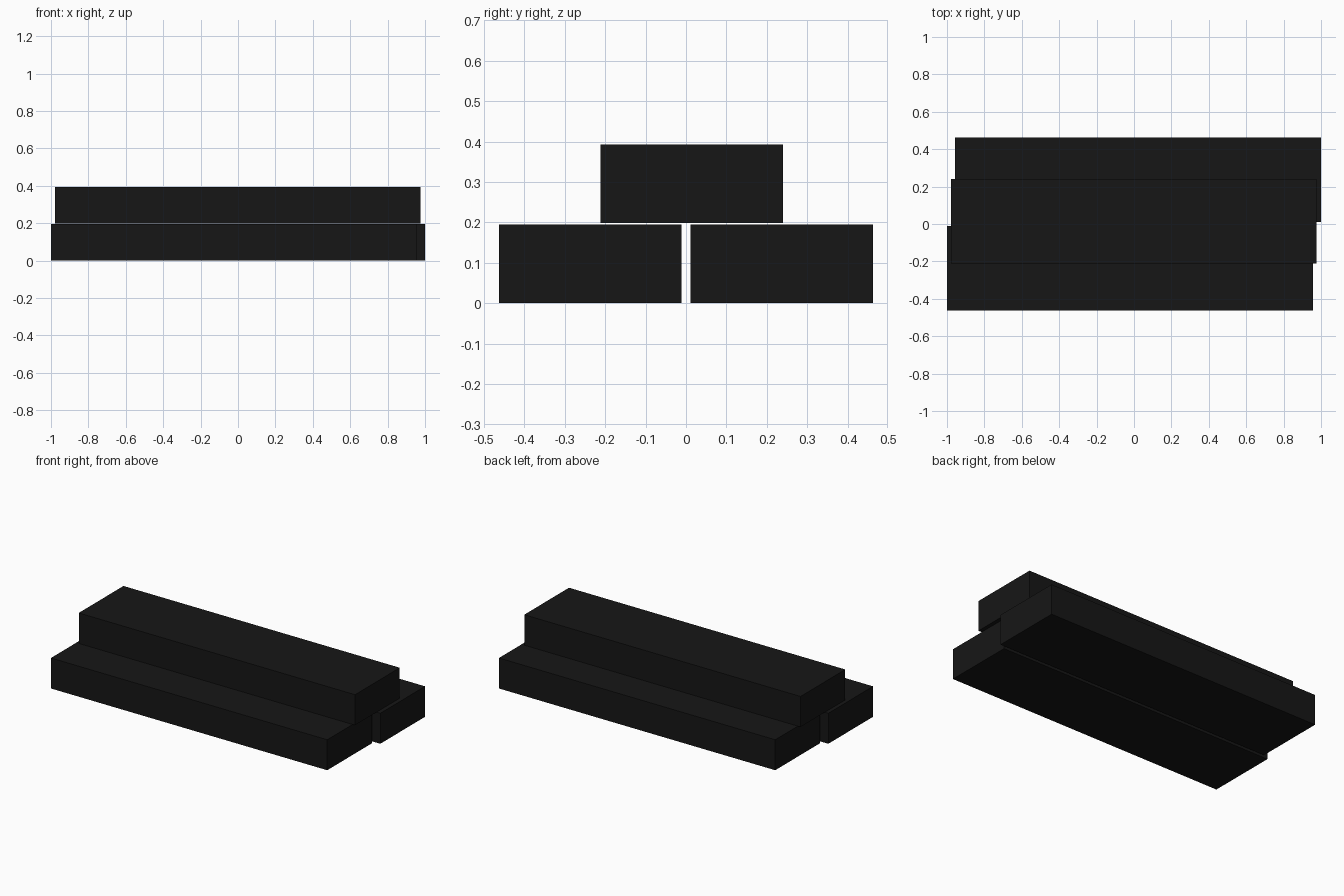
import bpy

if "Cube" in bpy.data.objects:
    bpy.data.objects.remove(bpy.data.objects["Cube"])

black = bpy.data.materials.new("black")
black.diffuse_color = (0.008, 0.008, 0.008, 1)
black.use_nodes = True
black.node_tree.nodes["Principled BSDF"].inputs["Base Color"].default_value = black.diffuse_color


def bar(name, x, y, z, size=(1.956, 0.452, 0.195)):
    """Rectangular bar centred on x, y with its underside at z."""
    bpy.ops.mesh.primitive_cube_add(size=1, location=(x, y, z + size[2] / 2))
    ob = bpy.context.object
    ob.name = name
    ob.scale = size
    bpy.ops.object.transform_apply(location=False, rotation=False, scale=True)
    ob.data.materials.append(black)


# two staggered bars side by side on the ground
bar("lower_front_bar", -0.022, -0.237, 0)
bar("lower_back_bar", 0.022, 0.237, 0)

# third bar stacked across the gap
bar("upper_bar", -0.001, 0.014, 0.198)
